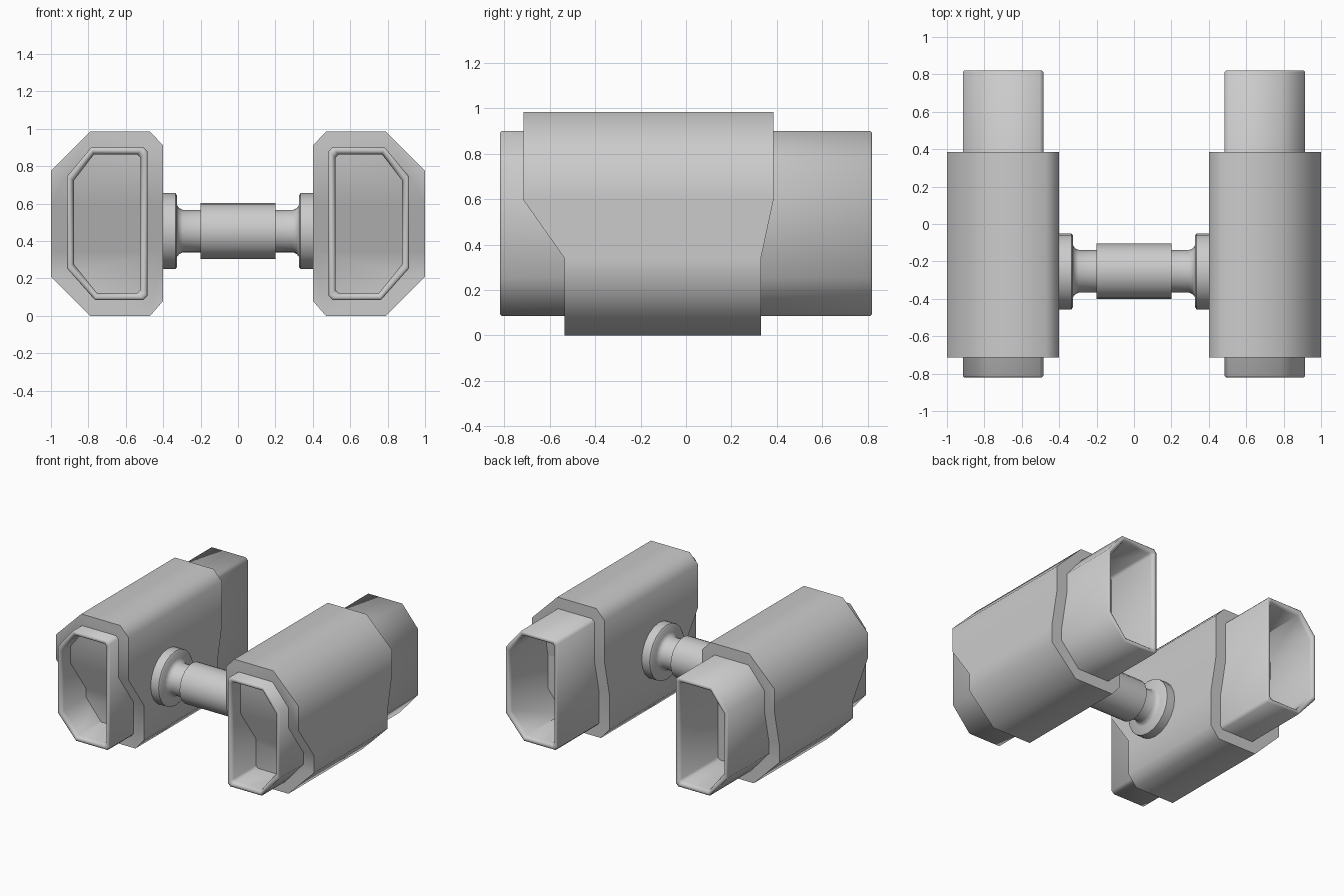
import bpy, bmesh
from math import radians, cos, sin, pi

if "Cube" in bpy.data.objects:
    bpy.data.objects.remove(bpy.data.objects["Cube"])


def finish(name, verts, faces, mirror=False, angle=50):
    bm = bmesh.new()
    vs = [bm.verts.new(v) for v in verts]
    for f in faces:
        bm.faces.new([vs[i] for i in f])
    bmesh.ops.recalc_face_normals(bm, faces=bm.faces)
    me = bpy.data.meshes.new(name)
    bm.to_mesh(me)
    bm.free()
    ob = bpy.data.objects.new(name, me)
    bpy.context.collection.objects.link(ob)
    bpy.ops.object.select_all(action='DESELECT')
    ob.select_set(True)
    bpy.context.view_layer.objects.active = ob
    bpy.ops.object.shade_smooth_by_angle(angle=radians(angle))
    if mirror:
        m = ob.modifiers.new("Mirror", 'MIRROR')
        m.use_mirror_merge = False
    return ob


def loft(rings):
    """Join equal-length rings with quads and cap both ends."""
    n = len(rings[0])
    verts = [v for r in rings for v in r]
    faces = [(k * n + i, k * n + (i + 1) % n, (k + 1) * n + (i + 1) % n, (k + 1) * n + i)
             for k in range(len(rings) - 1) for i in range(n)]
    faces += [tuple(range(n)), tuple(range((len(rings) - 1) * n, len(rings) * n))]
    return verts, faces


# Casing: chamfered section whose ends step inward towards the bottom
section = [(.4, .6), (.4, .91), (.47, .985), (.79, .985), (1, .775), (1, .595),
           (1, .34), (1, .21), (.79, 0), (.47, 0), (.4, .08), (.4, .34)]
section[0] = (.4, .595)
front = [(x, -.715 if z > .5 else -.535, z) for x, z in section]
back = [(x, .385 if z > .5 else .33, z) for x, z in section]
verts, faces = loft([front, back])
faces = faces[:-2]
for s in (0, 12):
    for cap in ((0, 1, 2, 3, 4, 5), (0, 5, 6, 11), (6, 7, 8, 9, 10, 11)):
        faces.append(tuple(i + s for i in cap))
finish("pod_casing", verts, faces, mirror=True)

# Inner duct: long tube recessed at both ends with a rounded rim
duct = [(.485, .88), (.505, .9), (.785, .9), (.915, .745),
        (.915, .255), (.765, .085), (.505, .085), (.485, .105)]


def duct_ring(y, t):
    cx, cz, w, h = .7, .4925, .43, .815
    return [(cx + (x - cx) * (w - 2 * t) / w, y, cz + (z - cz) * (h - 2 * t) / h)
            for x, z in duct]


rim = [(-.37, .037), (-.795, .037), (-.812, .03), (-.82, .02), (-.82, .008), (-.812, 0)]
path = rim + [(-y, t) for y, t in reversed(rim)]
verts, faces = loft([duct_ring(y, t) for y, t in path])
finish("pod_duct", verts, faces, mirror=True)

# Connecting axle: flanges, flared necks and a thicker middle sleeve
half = [(-.42, .203), (-.335, .203), (-.327, .193), (-.327, .14), (-.315, .123),
        (-.295, .114), (-.2, .114), (-.2, .149)]
prof = half + [(-x, r) for x, r in reversed(half)]
N = 20
verts, faces = loft([[(x, -.253 + r * cos(2 * pi * i / N), .453 + r * sin(2 * pi * i / N))
                      for i in range(N)] for x, r in prof])
finish("connecting_axle", verts, faces)
